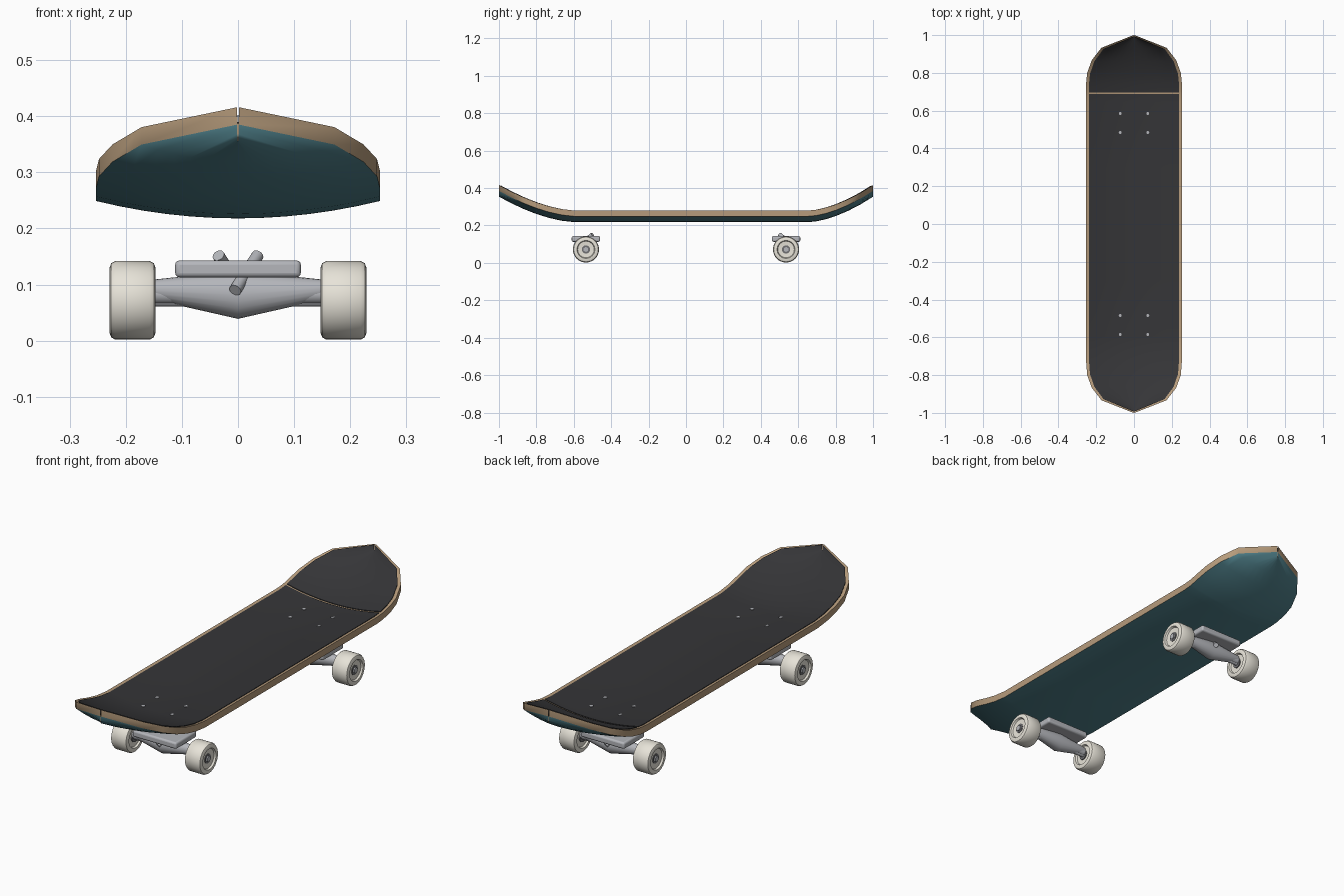
import bpy, bmesh, math
from mathutils import Vector, Matrix

if "Cube" in bpy.data.objects:
    bpy.data.objects.remove(bpy.data.objects["Cube"])


def material(name, *rgb):
    m = bpy.data.materials.new(name)
    m.diffuse_color = (*rgb, 1)
    m.use_nodes = True
    m.node_tree.nodes["Principled BSDF"].inputs["Base Color"].default_value = m.diffuse_color
    return m


WOOD = material("wood", 0.47, 0.33, 0.20)
TEAL = material("teal_paint", 0.08, 0.22, 0.26)
GRIP = material("grip", 0.035, 0.035, 0.038)
CREAM = material("urethane", 0.80, 0.77, 0.69)
METAL = material("metal", 0.46, 0.47, 0.50)
DARK = material("bearing", 0.16, 0.16, 0.17)


def finish(name, bm, mats, angle=35, bevel=0):
    bmesh.ops.recalc_face_normals(bm, faces=bm.faces)
    mesh = bpy.data.meshes.new(name)
    bm.to_mesh(mesh)
    bm.free()
    ob = bpy.data.objects.new(name, mesh)
    bpy.context.collection.objects.link(ob)
    for m in mats:
        mesh.materials.append(m)
    if bevel:
        mod = ob.modifiers.new("bevel", 'BEVEL')
        mod.width, mod.segments = bevel, 3
    bpy.ops.object.select_all(action='DESELECT')
    ob.select_set(True)
    bpy.context.view_layer.objects.active = ob
    bpy.ops.object.shade_smooth_by_angle(angle=math.radians(angle))
    return ob


# Deck surface: rounded outline, upturned ends, concave cross-section
def half_width(y):
    u = max(0, (abs(y) - 0.75) / 0.25)
    return max(0.002, 0.253 * math.sqrt(max(0, 1 - u * u)))


def rise(y):
    start = 0.59 if y < 0 else 0.65
    return 0.136 * max(0, (abs(y) - start) / (1 - start)) ** 1.7


def slab(name, ys, width, z0, z1, mats):
    bm = bmesh.new()
    n = 12
    rows = []
    for z in (z0, z1):
        rows.append([[bm.verts.new((width * t * half_width(y), y,
                                    z + rise(y) + 0.031 * (width * t) ** 2))
                      for t in [2 * i / n - 1 for i in range(n + 1)]] for y in ys])
    for k, grid in enumerate(rows):
        for a, b in zip(grid, grid[1:]):
            for i in range(n):
                bm.faces.new((a[i], a[i + 1], b[i + 1], b[i])).material_index = 2 * k
    lo, hi = [g[0] + [r[-1] for r in g[1:-1]] + g[-1][::-1]
              + [r[0] for r in g[-2:0:-1]] for g in rows]
    # perimeter order: front row, right side, back row, left side
    for i in range(len(lo)):
        j = (i + 1) % len(lo)
        bm.faces.new((lo[i], lo[j], hi[j], hi[i])).material_index = 1
    return finish(name, bm, mats, 40)


tail = [-1 + 0.4 * i / 6 for i in range(7)]
nose = [0.702 + 0.298 * i / 5 for i in range(6)]
nose[1:] = [0.75, 0.80, 0.867, 0.933, 1.0]
middle = [-0.3, 0, 0.3, 0.65, 0.692]
slab("deck", tail + middle + nose, 1, 0.218, 0.249, (TEAL, WOOD, WOOD))
for name, ys in (("grip_main", tail + middle), ("grip_nose", nose)):
    slab(name, ys, 0.94, 0.2485, 0.252, (GRIP,) * 3).scale.y = 0.993


# Lathe a closed (x, radius) profile around an x-parallel axis
def lathe_x(name, profile, y, z, mat, flip=1, seg=32, bevel=0):
    bm = bmesh.new()
    rings = [[bm.verts.new((flip * x, y + r * math.cos(a), z + r * math.sin(a)))
              for a in [2 * math.pi * i / seg for i in range(seg)]] for x, r in profile]
    for a, b in zip(rings, rings[1:]):
        for i in range(seg):
            j = (i + 1) % seg
            bm.faces.new((a[i], a[j], b[j], b[i]))
    bm.faces.new(rings[0])
    bm.faces.new(rings[-1])
    return finish(name, bm, (mat,), 35, bevel)


def rod(name, p, q, r, mat, seg=20):
    p, q = Vector(p), Vector(q)
    bm = bmesh.new()
    rot = (q - p).to_track_quat('Z', 'Y').to_matrix().to_4x4()
    bmesh.ops.create_cone(bm, cap_ends=True, segments=seg, radius1=r, radius2=r,
                          depth=(q - p).length,
                          matrix=Matrix.Translation((p + q) / 2) @ rot)
    return finish(name, bm, (mat,))


WHEEL = [(0.155, 0.030), (0.155, 0.044), (0.147, 0.048), (0.147, 0.058), (0.150, 0.066),
         (0.157, 0.070), (0.219, 0.070), (0.226, 0.066), (0.229, 0.058),
         (0.229, 0.048), (0.221, 0.044), (0.219, 0.022)]

for end, s in (("front", -1), ("rear", 1)):
    cy = 0.535 * s

    # Baseplate
    bm = bmesh.new()
    bmesh.ops.create_cube(bm, size=1, matrix=Matrix.Translation((0, cy, 0.128))
                          @ Matrix.Diagonal((0.224, 0.152, 0.030, 1)))
    finish(end + "_baseplate", bm, (METAL,), 35, 0.008)

    # Hanger, widest in the middle, tapering to the wheels
    bm = bmesh.new()
    rings = []
    for x, zc, hy, hz in ((-0.15, 0.091, 0.018, 0.018), (0, 0.082, 0.036, 0.043),
                          (0.15, 0.091, 0.018, 0.018)):
        rings.append([bm.verts.new((x, cy + hy * math.cos(a), zc + hz * math.sin(a)))
                      for a in [math.tau * i / 20 for i in range(20)]])
    for a, b in zip(rings, rings[1:]):
        for i in range(20):
            bm.faces.new((a[i], a[i - 1], b[i - 1], b[i]))
    bm.faces.new(rings[0])
    bm.faces.new(rings[-1])
    finish(end + "_hanger", bm, (METAL,), 30)

    # Slanted kingpin, axle
    rod(end + "_kingpin", (0.005 * s, cy + 0.042 * s, 0.090),
        (-0.035 * s, cy - 0.035 * s, 0.152), 0.011, METAL)
    rod(end + "_axle", (-0.155, cy, 0.083), (0.155, cy, 0.083), 0.018, METAL)
    rod(end + "_spindle", (-0.226, cy, 0.070), (0.226, cy, 0.070), 0.009, METAL)

    # Wheels with bearings and nuts
    for side, f in (("left", -1), ("right", 1)):
        tag = end + "_" + side
        lathe_x(tag + "_wheel", WHEEL, cy, 0.072, CREAM, f)
        rod(tag + "_bearing", (0.150 * f, cy, 0.072), (0.221 * f, cy, 0.072), 0.022, DARK)
        rod(tag + "_nut", (0.218 * f, cy, 0.072), (0.227 * f, cy, 0.072), 0.014, METAL, 6)

        # Deck bolts
        for k, dy in enumerate((-0.05, 0.05)):
            x, y = 0.073 * f, cy + dy
            rod(f"{tag}_bolt_{k}", (x, y, 0.245), (x, y, 0.257), 0.008, METAL, 12)
